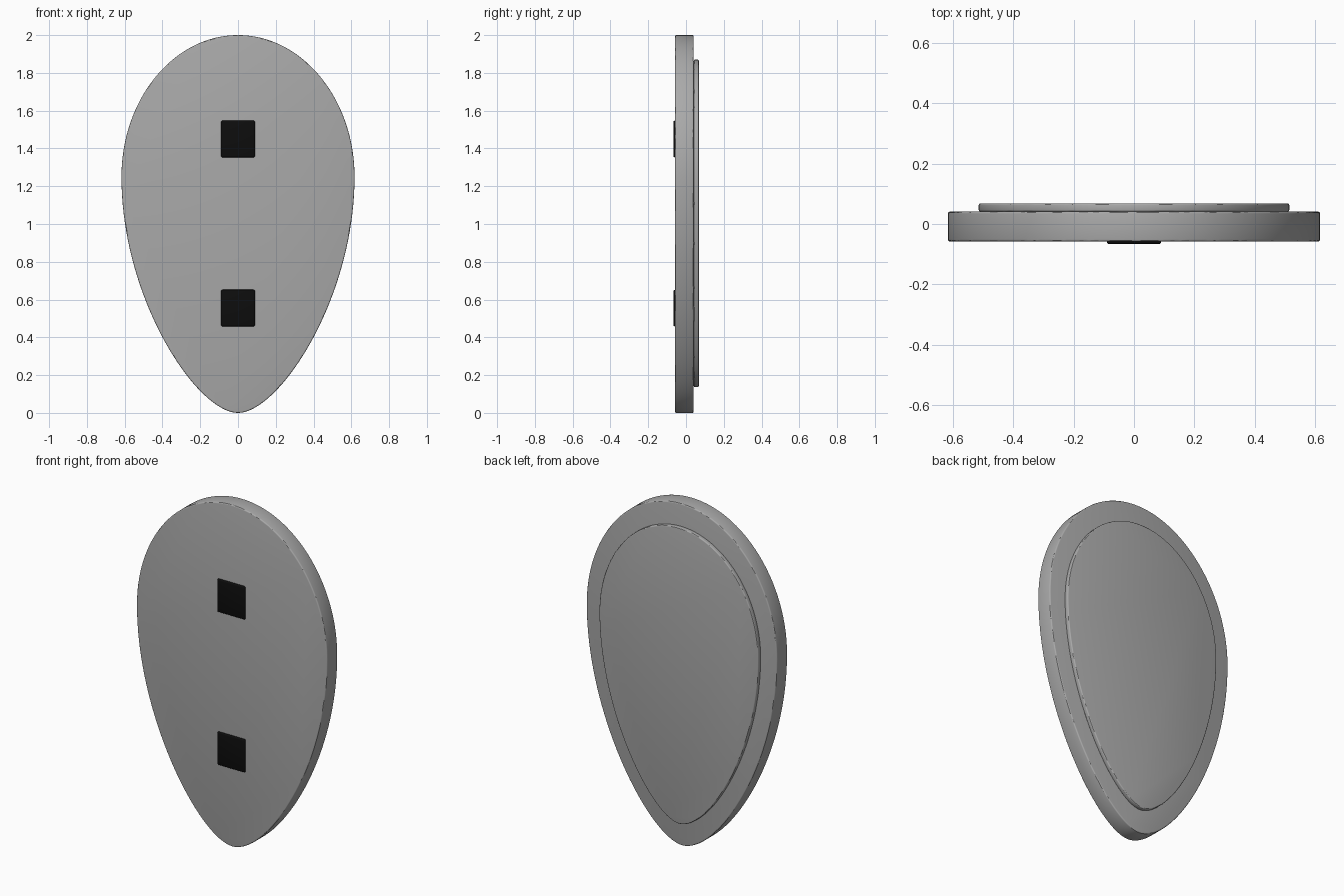
import bpy
import bmesh
from mathutils import Vector
from mathutils.geometry import interpolate_bezier

cube = bpy.data.objects.get("Cube")
if cube:
    bpy.data.objects.remove(cube)


def make_material(name, colour):
    mat = bpy.data.materials.new(name)
    mat.use_nodes = True
    mat.diffuse_color = colour
    mat.node_tree.nodes["Principled BSDF"].inputs["Base Color"].default_value = colour
    return mat


grey = make_material("grey", (0.4, 0.4, 0.4, 1))
black = make_material("black", (0.004, 0.004, 0.004, 1))


def egg_outline(width, bottom, widest, top, steps=40):
    """Egg-shaped outline as (x, z) points, mirrored about x = 0."""
    lower, upper = widest - bottom, top - widest
    low = interpolate_bezier(Vector((0, bottom)), Vector((0.35 * width, bottom)),
                             Vector((width, widest - 0.52 * lower)), Vector((width, widest)), steps)
    high = interpolate_bezier(Vector((width, widest)), Vector((width, widest + 0.55 * upper)),
                              Vector((0.55 * width, top)), Vector((0, top)), steps)
    half = [(p[0], p[1]) for p in low + high[1:]]
    return half + [(-x, z) for x, z in reversed(half[1:-1])]


def add_slab(name, outline, front, back, bevel, mat):
    """Extrude an (x, z) outline along y and round its rims."""
    bm = bmesh.new()
    face = bm.faces.new([bm.verts.new((x, front, z)) for x, z in outline])
    new = bmesh.ops.extrude_face_region(bm, geom=[face])["geom"]
    verts = [v for v in new if isinstance(v, bmesh.types.BMVert)]
    bmesh.ops.translate(bm, verts=verts, vec=(0, back - front, 0))
    bmesh.ops.recalc_face_normals(bm, faces=bm.faces)
    mesh = bpy.data.meshes.new(name)
    bm.to_mesh(mesh)
    bm.free()
    mesh.materials.append(mat)
    obj = bpy.data.objects.new(name, mesh)
    bpy.context.collection.objects.link(obj)
    mod = obj.modifiers.new("rounded_rim", 'BEVEL')
    mod.width = bevel
    mod.segments = 3
    mod.limit_method = 'ANGLE'
    bpy.ops.object.select_all(action='DESELECT')
    obj.select_set(True)
    bpy.context.view_layer.objects.active = obj
    bpy.ops.object.modifier_apply(modifier=mod.name)
    bpy.ops.object.shade_smooth_by_angle()
    return obj


# Main board and raised back panel
add_slab("board", egg_outline(0.617, 0, 1.25, 2), -0.058, 0.041, 0.007, grey)
add_slab("back_panel", egg_outline(0.515, 0.137, 1.24, 1.87), 0.041, 0.068, 0.006, grey)

# Square pads on the front
for name, z in (("upper_pad", 1.45), ("lower_pad", 0.555)):
    square = [(sx * 0.09, z + sz * 0.097) for sx, sz in ((-1, -1), (1, -1), (1, 1), (-1, 1))]
    add_slab(name, square, -0.067, -0.04, 0.008, black)
